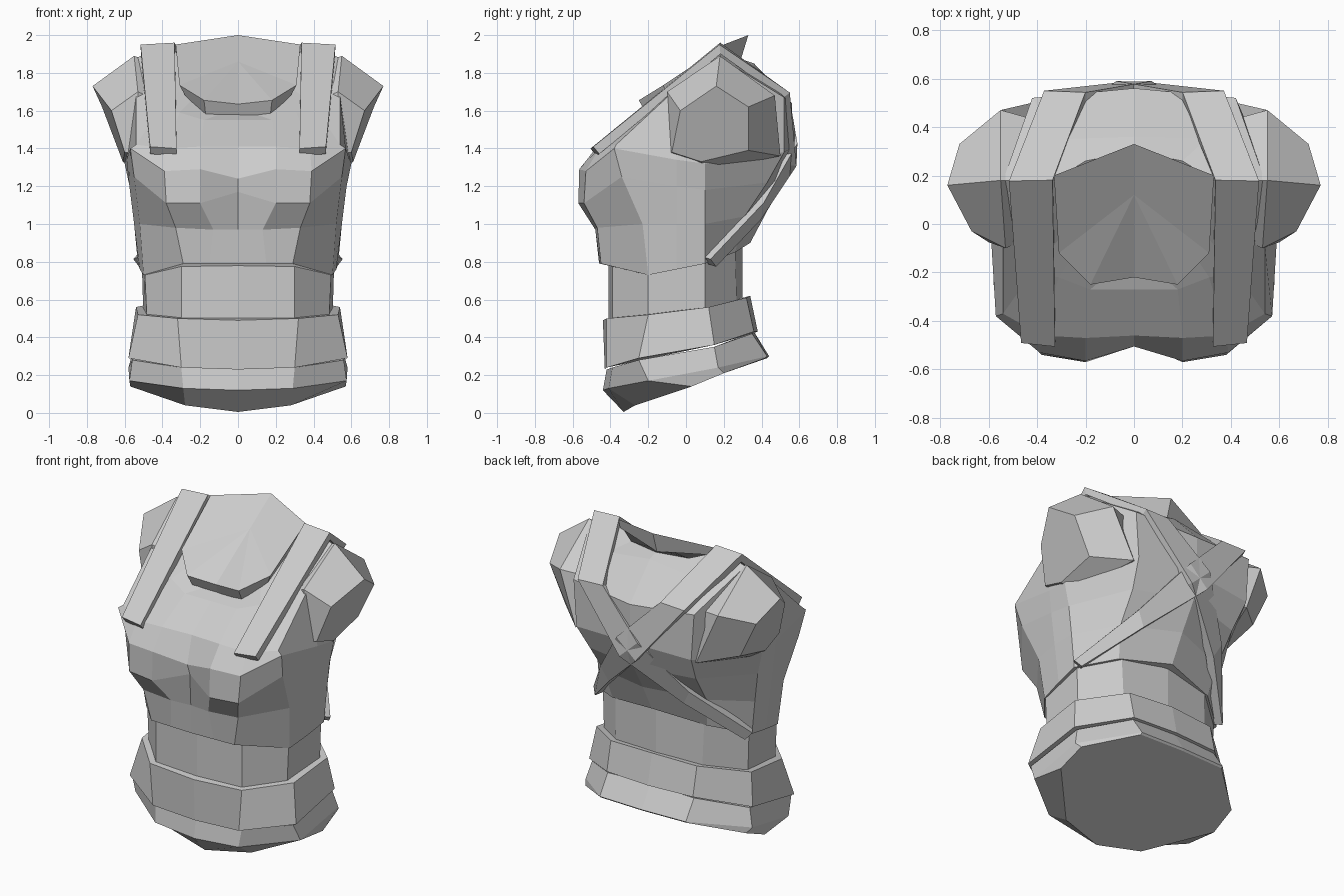
import bpy, bmesh
from mathutils import Vector

grey = bpy.data.materials.new("grey_plate")
grey.diffuse_color = (0.6, 0.6, 0.6, 1)


def finish(name, bm):
    bmesh.ops.recalc_face_normals(bm, faces=bm.faces)
    mesh = bpy.data.meshes.new(name)
    bm.to_mesh(mesh)
    bm.free()
    mesh.materials.append(grey)
    ob = bpy.data.objects.new(name, mesh)
    bpy.context.collection.objects.link(ob)
    return ob


def full_ring(half):
    """Mirror a front-to-back half outline into a closed ring."""
    return half + [(-x, y, z) for x, y, z in reversed(half) if x > 0]


def loft(name, rings, peak=None):
    """Skin closed rings; close both ends, the last as a fan if a peak is given."""
    bm = bmesh.new()
    loops = [[bm.verts.new(p) for p in r] for r in rings]
    n = len(loops[0])
    for a, b in zip(loops, loops[1:]):
        for i in range(n):
            j = (i + 1) % n
            bm.faces.new((a[i], a[j], b[j], b[i]))
    bm.faces.new(loops[0])
    if peak:
        tip = bm.verts.new(peak)
        for i in range(n):
            bm.faces.new((loops[-1][i], loops[-1][(i + 1) % n], tip))
    else:
        bm.faces.new(loops[-1])
    return finish(name, bm)


# Hip belt: slanted ring with a bevelled lower edge
loft("hip_belt", [full_ring(r) for r in (
    [(0, -.33, .005), (.28, -.27, .04), (.57, .03, .14), (.56, .2, .21), (.3, .42, .29), (0, .43, .29)],
    [(0, -.44, .12), (.29, -.41, .13), (.575, -.2, .17), (.58, .17, .24), (.3, .43, .3), (0, .44, .3)],
    [(0, -.42, .23), (.3, -.39, .24), (.56, -.25, .28), (.55, .15, .35), (.3, .35, .42), (0, .36, .43)],
)])

# Belly band
loft("belly_band", [full_ring(r) for r in (
    [(0, -.43, .23), (.3, -.42, .24), (.58, -.25, .29), (.57, .15, .36), (.3, .36, .43), (0, .38, .43)],
    [(0, -.44, .49), (.32, -.42, .5), (.53, -.2, .52), (.54, .12, .56), (.3, .32, .61), (0, .34, .62)],
)])

# Waist
loft("waist", [full_ring(r) for r in (
    [(0, -.41, .42), (.3, -.39, .42), (.48, -.2, .45), (.5, .1, .48), (.3, .27, .53), (0, .3, .54)],
    [(0, -.41, .81), (.3, -.39, .81), (.495, -.2, .78), (.51, .1, .82), (.31, .26, .88), (0, .3, .92)],
)])

# Torso from the rib edge up to the neck
ribs = [
    [(0, -.46, .79), (.15, -.455, .79), (.29, -.45, .79), (.5, -.2, .73),
     (.52, -.05, .76), (.53, .1, .79), (.33, .26, .85), (0, .34, .9)],
    [(0, -.47, .97), (.13, -.48, .97), (.33, -.47, .98), (.52, -.23, 1.0),
     (.55, -.05, 1.0), (.55, .1, 1.0), (.36, .31, 1.04), (0, .43, 1.07)],
    [(0, -.48, 1.17), (.2, -.57, 1.11), (.38, -.54, 1.11), (.55, -.34, 1.25),
     (.575, -.05, 1.2), (.57, .1, 1.18), (.37, .43, 1.22), (0, .53, 1.24)],
]
shoulders = [
    [(0, -.505, 1.24), (.2, -.565, 1.29), (.39, -.53, 1.28), (.57, -.38, 1.4),
     (.59, -.05, 1.34), (.6, .1, 1.32), (.4, .52, 1.38), (0, .56, 1.4)],
    [(0, -.46, 1.41), (.2, -.47, 1.41), (.38, -.46, 1.4), (.54, -.37, 1.42),
     (.54, -.09, 1.68), (.54, .18, 1.88), (.42, .52, 1.67), (0, .56, 1.64)],
    [(0, -.27, 1.55), (.18, -.27, 1.55), (.31, -.22, 1.59), (.42, -.2, 1.6),
     (.45, -.05, 1.73), (.45, .18, 1.91), (.3, .35, 1.81), (0, .36, 1.85)],
    [(0, -.2, 1.58), (.1, -.2, 1.58), (.25, -.13, 1.65), (.3, -.05, 1.71),
     (.31, .05, 1.79), (.33, .18, 1.91), (.2, .26, 1.87), (0, .3, 1.87)],
]
loft("torso", [full_ring(r) for r in ribs + shoulders])

# Neck plate with an overhanging rim
loft("neck_plate", [full_ring(r) for r in (
    [(0, -.2, 1.57), (.17, -.2, 1.57), (.28, -.1, 1.68), (.32, .2, 1.9), (0, .29, 1.87)],
    [(0, -.22, 1.635), (.18, -.25, 1.655), (.31, -.12, 1.735), (.33, .2, 1.95), (0, .33, 2.0)],
)], peak=(0, .12, 1.86))

# Arm stumps
root = [(.55, .18, 1.89), (.53, -.1, 1.7), (.53, -.09, 1.37),
        (.54, .1, 1.28), (.42, .5, 1.36), (.55, .47, 1.68)]
cap = [(.77, .16, 1.73), (.67, -.03, 1.6), (.6, -.075, 1.38),
       (.61, .08, 1.33), (.61, .33, 1.39), (.72, .33, 1.62)]
core = [(.3, .18, 1.8), (.3, 0, 1.6), (.3, 0, 1.4), (.3, .1, 1.35), (.3, .4, 1.4), (.3, .4, 1.65)]

# Harness straps: over each shoulder, crossing on the back, ending at the far side
strap_in = [(.325, -.49, 1.38), (.335, .18, 1.935), (.2, .52, 1.69),
            (-.07, .565, 1.43), (-.3, .39, 1.12), (-.54, .11, .82)]
strap_out = [(.465, -.475, 1.39), (.515, .18, 1.925), (.37, .53, 1.68),
             (.06, .56, 1.31), (-.25, .375, 1.03), (-.51, .14, .78)]


def strap(name, side):
    bm = bmesh.new()
    a, b = ([bm.verts.new((side * x, y, z)) for x, y, z in e] for e in (strap_in, strap_out))
    for i in range(len(a) - 1):
        bm.faces.new((a[i], a[i + 1], b[i + 1], b[i]))
    ob = finish(name, bm)
    solid = ob.modifiers.new("thickness", 'SOLIDIFY')
    solid.thickness = 0.05
    solid.offset = 0


for label, side in (("right", 1), ("left", -1)):
    loft(label + "_arm_stump", [[(side * x, y, z) for x, y, z in r] for r in (core, root, cap)])
    strap(label + "_strap", side)
